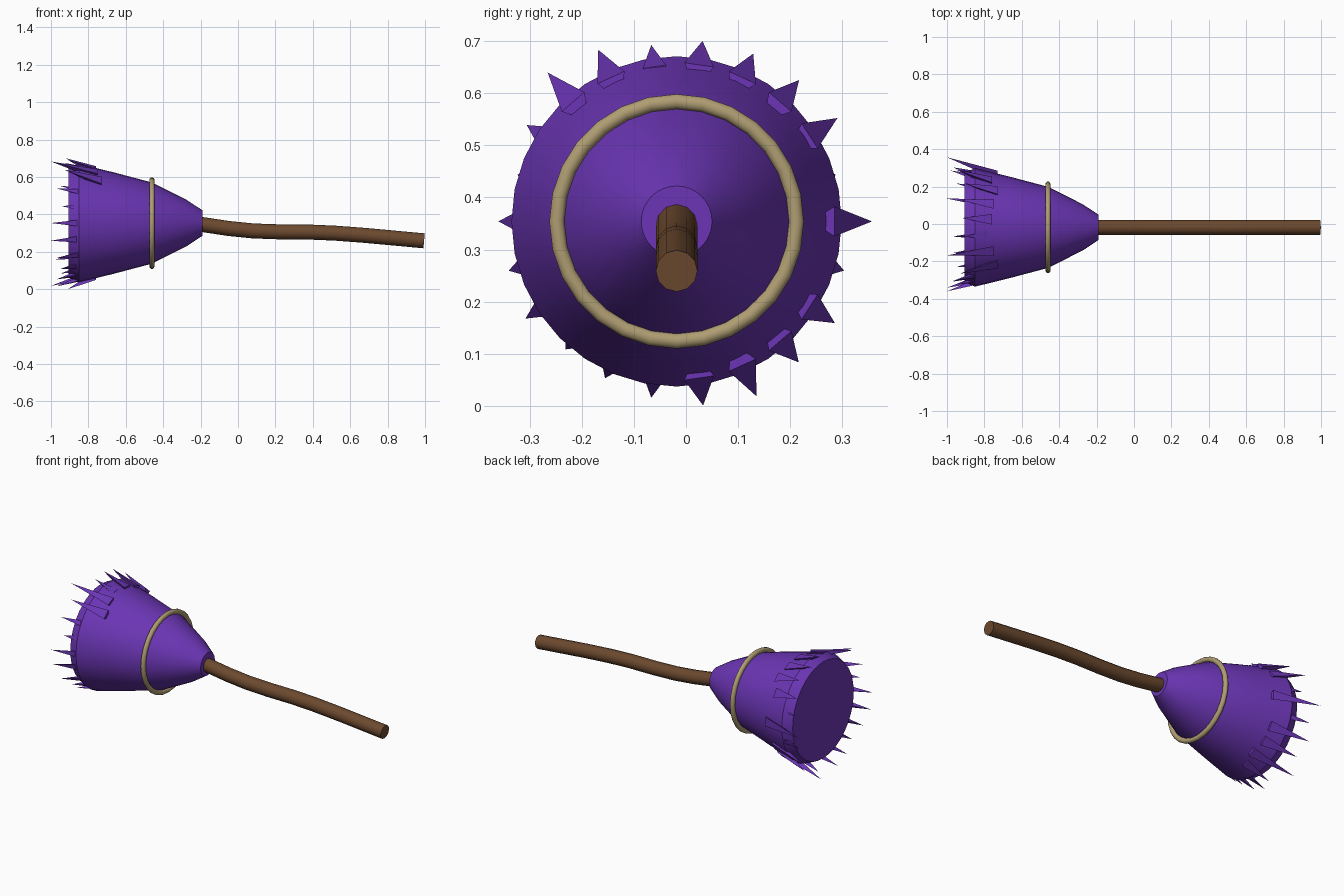
import bpy, bmesh, math
from mathutils import Vector

if "Cube" in bpy.data.objects:
    bpy.data.objects.remove(bpy.data.objects["Cube"])

CY, CZ = -0.018, 0.354  # axis of the broom head


def material(name, rgb):
    m = bpy.data.materials.new(name)
    m.diffuse_color = (*rgb, 1)
    m.use_nodes = True
    m.node_tree.nodes["Principled BSDF"].inputs["Base Color"].default_value = m.diffuse_color
    return m


purple = material("purple bristle", (0.147, 0.036, 0.46))
brown = material("brown wood", (0.15, 0.067, 0.028))
tan = material("tan cord", (0.43, 0.34, 0.17))


def finish(name, bm, mat, smooth=None):
    bmesh.ops.recalc_face_normals(bm, faces=bm.faces)
    me = bpy.data.meshes.new(name)
    bm.to_mesh(me)
    bm.free()
    me.materials.append(mat)
    ob = bpy.data.objects.new(name, me)
    bpy.context.collection.objects.link(ob)
    if smooth:
        bpy.ops.object.select_all(action='DESELECT')
        ob.select_set(True)
        bpy.context.view_layer.objects.active = ob
        bpy.ops.object.shade_smooth_by_angle(angle=math.radians(smooth))
    return ob


def loft(bm, rings, closed=False):
    """Skin a list of equal-length rings, with end caps unless closed."""
    vs = [[bm.verts.new(p) for p in r] for r in rings]
    n = len(vs[0])
    pairs = list(zip(vs, vs[1:])) + ([(vs[-1], vs[0])] if closed else [])
    for a, b in pairs:
        for i in range(n):
            j = (i + 1) % n
            bm.faces.new((a[i], a[j], b[j], b[i]))
    if not closed:
        bm.faces.new(vs[0])
        bm.faces.new(vs[-1])


def circle(x, r, n):
    return [(x, CY + r * math.cos(2 * math.pi * i / n),
             CZ + r * math.sin(2 * math.pi * i / n)) for i in range(n)]


# Bristle head, a turned bell shape along x
bm = bmesh.new()
profile = [(-0.19, 0.068), (-0.275, 0.124), (-0.46, 0.217),
           (-0.66, 0.270), (-0.85, 0.317), (-0.905, 0.292)]
loft(bm, [circle(x, r, 32) for x, r in profile])
finish("bristle_head", bm, purple, 35)

# Cord ring tied around the head
bm = bmesh.new()
loft(bm, [circle(-0.46 + 0.014 * math.cos(a), 0.230 + 0.015 * math.sin(a), 28)
          for a in [2 * math.pi * k / 10 for k in range(10)]], closed=True)
finish("cord_ring", bm, tan, 50)

# Slightly bent handle swept in the xz plane
bm = bmesh.new()
path = [(-0.26, 0.358), (-0.19, 0.346), (-0.05, 0.325), (0.08, 0.312),
        (0.22, 0.307), (0.38, 0.306), (0.52, 0.300), (0.68, 0.288), (0.995, 0.259)]
rings = []
for i, (x, z) in enumerate(path):
    a, b = path[max(i - 1, 0)], path[min(i + 1, len(path) - 1)]
    t = Vector((b[0] - a[0], 0, b[1] - a[1])).normalized()
    up = Vector((-t.z, 0, t.x))
    rings.append([Vector((x, CY, z)) + 0.04 * (
        up * math.sin(math.tau * k / 12) + Vector((0, 1, 0)) * math.cos(math.tau * k / 12))
        for k in range(12)])
loft(bm, rings)
finish("handle", bm, brown, 40)

# Loose bristle tufts: (tip x, tip radius, base x), evenly spaced around the rim
tufts = [(-1.0, .375, -.73), (-.93, .318, -.80), (-.95, .367, -.76), (-.91, .359, -.73),
         (-.93, .354, -.75), (-.92, .350, -.76), (-.91, .342, -.78), (-1.0, .362, -.75),
         (-.93, .378, -.73), (-.97, .342, -.80), (-.94, .318, -.82), (-1.0, .342, -.81),
         (-1.0, .336, -.82), (-.97, .345, -.80), (-.95, .325, -.82), (-.97, .331, -.82),
         (-.97, .342, -.79), (-.91, .357, -.76), (-1.0, .369, -.73), (-.95, .358, -.75),
         (-.98, .361, -.75), (-.97, .335, -.80)]
bm = bmesh.new()
for k, (tx, tr, bx) in enumerate(tufts):
    a = math.tau * k / len(tufts)
    out = Vector((0, math.cos(a), math.sin(a)))
    side = Vector((0, -math.sin(a), math.cos(a)))
    axis = Vector((0, CY, CZ))
    size = 0.033 if bx > -0.77 else 0.026
    base = [bm.verts.new(axis + Vector((bx, 0, 0)) + out * (0.287 + size * math.cos(b))
                         + side * size * math.sin(b))
            for b in (math.pi, math.pi / 3, -math.pi / 3)]
    tip = bm.verts.new(axis + Vector((tx, 0, 0)) + out * tr)
    bm.faces.new(base)
    for i in range(3):
        bm.faces.new((base[i], base[(i + 1) % 3], tip))
finish("bristle_tufts", bm, purple)
